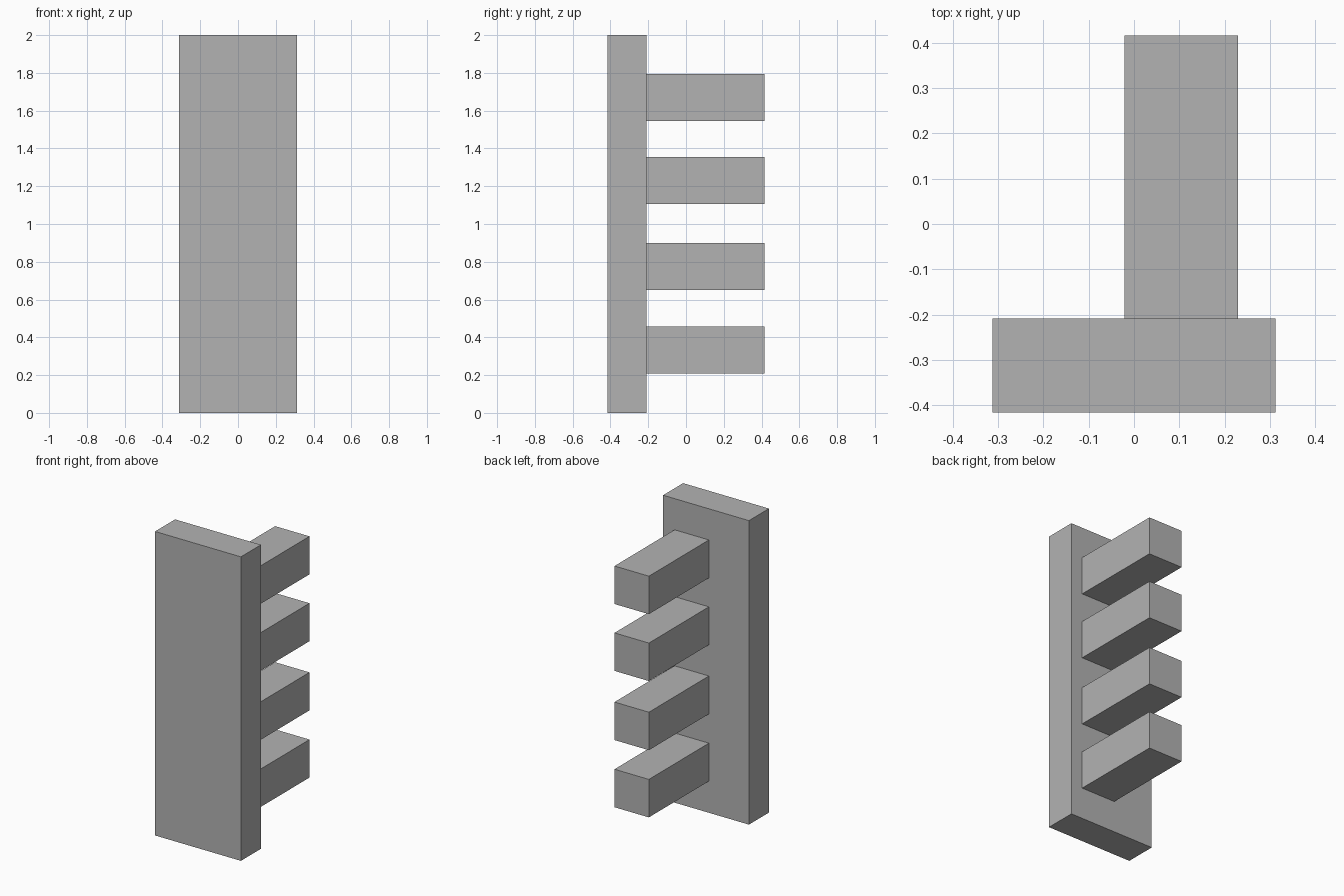
import bpy

cube = bpy.data.objects.get("Cube")
if cube:
    bpy.data.objects.remove(cube, do_unlink=True)

# Single plain grey
grey = bpy.data.materials.new("grey")
grey.use_nodes = True
grey.diffuse_color = (0.45, 0.45, 0.45, 1)
grey.node_tree.nodes["Principled BSDF"].inputs["Base Color"].default_value = grey.diffuse_color


def box(name, low, high):
    """Flat-shaded box spanning two opposite corners."""
    centre = [(a + b) / 2 for a, b in zip(low, high)]
    bpy.ops.mesh.primitive_cube_add(size=1, location=centre)
    ob = bpy.context.object
    ob.name = name
    ob.scale = [b - a for a, b in zip(low, high)]
    bpy.ops.object.transform_apply(location=False, rotation=False, scale=True)
    ob.data.materials.append(grey)
    return ob


HALF_WIDTH, HALF_DEPTH, HEIGHT = 0.3125, 0.416, 2.0
PLATE_BACK = -0.208
BAR_LEFT, BAR_SIZE = -0.021, 0.25

# Upright front plate
box("front_plate", (-HALF_WIDTH, -HALF_DEPTH, 0), (HALF_WIDTH, PLATE_BACK, HEIGHT))

# Four square bars projecting behind the plate
for i, z in enumerate((0.208, 0.65, 1.105, 1.545), start=1):
    box(f"back_bar_{i}", (BAR_LEFT, PLATE_BACK, z),
        (BAR_LEFT + BAR_SIZE, HALF_DEPTH, z + BAR_SIZE))
